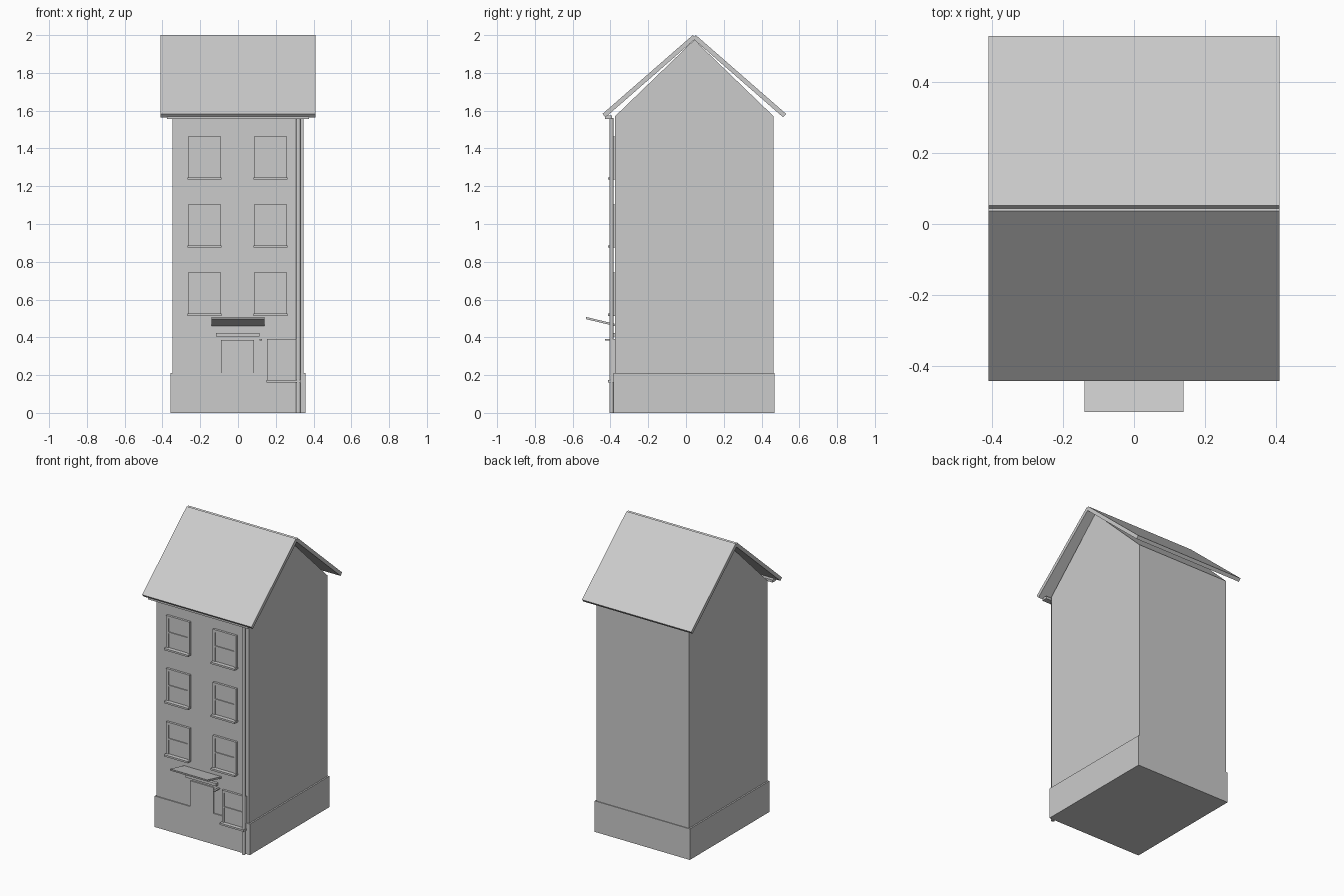
import bpy, bmesh, math
from mathutils import Matrix, Vector

if "Cube" in bpy.data.objects:
    bpy.data.objects.remove(bpy.data.objects["Cube"])

grey = bpy.data.materials.new("plain grey")
grey.diffuse_color = (0.6, 0.6, 0.6, 1)
grey.use_nodes = True
grey.node_tree.nodes["Principled BSDF"].inputs["Base Color"].default_value = grey.diffuse_color

CY = 0.044       # centre of the house in depth
WALL = -0.376    # front wall plane


def finish(name, bm):
    bmesh.ops.recalc_face_normals(bm, faces=bm.faces)
    me = bpy.data.meshes.new(name)
    bm.to_mesh(me)
    bm.free()
    me.materials.append(grey)
    ob = bpy.data.objects.new(name, me)
    bpy.context.collection.objects.link(ob)
    return ob


def add_box(bm, x0, x1, y0, y1, z0, z1):
    m = Matrix.Translation(((x0 + x1) / 2, (y0 + y1) / 2, (z0 + z1) / 2))
    m = m @ Matrix.Diagonal((x1 - x0, y1 - y0, z1 - z0, 1))
    bmesh.ops.create_cube(bm, size=1, matrix=m)


def box(name, *dims):
    bm = bmesh.new()
    add_box(bm, *dims)
    return finish(name, bm)


def prism(name, x0, x1, profile):
    """Extrude a (y, z) profile along x."""
    bm = bmesh.new()
    face = bm.faces.new([bm.verts.new((x0, y, z)) for y, z in profile])
    ext = bmesh.ops.extrude_face_region(bm, geom=[face])
    verts = [v for v in ext["geom"] if isinstance(v, bmesh.types.BMVert)]
    bmesh.ops.translate(bm, verts=verts, vec=(x1 - x0, 0, 0))
    return finish(name, bm)


# Gabled body and plinth
back = 2 * CY - WALL
prism("house_body", -0.347, 0.347,
      [(WALL, 0.01), (back, 0.01), (back, 1.57), (CY, 1.975), (WALL, 1.57)])
box("plinth", -0.357, 0.357, -0.383, 0.469, 0, 0.21)

# Two roof slabs with square-cut ends, meeting in a small V at the ridge
for side, label in ((-1, "front"), (1, "back")):
    top = Vector((CY + side * 0.008, 2.0))
    low = Vector((CY + side * 0.486, 1.583))
    inward = Vector((-side * 0.016, -0.018))
    prism("roof_" + label, -0.41, 0.41,
          [tuple(top), tuple(low), tuple(low + inward), tuple(top + inward)])

# Gutter and downpipe
box("gutter", -0.375, 0.375, -0.43, -0.392, 1.557, 1.574)
bm = bmesh.new()
bmesh.ops.create_cone(bm, cap_ends=True, segments=12, radius1=0.011, radius2=0.011,
                      depth=1.56, matrix=Matrix.Translation((0.319, -0.395, 0.78)))
finish("downpipe", bm)


# Sash window: frame bars, middle rail, pane and sill
def window(name, cx, z0):
    w, h, bar, front = 0.088, 0.228, 0.017, -0.391
    bm = bmesh.new()
    x0, x1, z1 = cx - w, cx + w, z0 + h
    zm = (z0 + z1) / 2
    add_box(bm, x0, x0 + bar, front, WALL, z0, z1)
    add_box(bm, x1 - bar, x1, front, WALL, z0, z1)
    add_box(bm, x0 + bar, x1 - bar, front, WALL, z1 - bar, z1)
    add_box(bm, x0 + bar, x1 - bar, front, WALL, zm - 0.005, zm + 0.005)
    add_box(bm, x0 + bar, x1 - bar, -0.385, WALL, z0, z1 - bar)
    finish(name + "_frame", bm)
    box(name + "_sill", x0 - 0.002, x1 + 0.002, -0.412, WALL, z0, z0 + 0.012)


for floor, z in enumerate((0.514, 0.875, 1.235)):
    for cx, label in ((-0.178, "left"), (0.172, "right")):
        window("window_%s_%d" % (label, floor + 1), cx, z)
window("window_ground", 0.241, 0.162)

# Door, lintel, small lamp bracket and upward-tilted canopy
box("door", -0.09, 0.085, -0.385, WALL, 0.01, 0.386)
box("door_lintel", -0.117, 0.113, -0.395, WALL, 0.405, 0.424)
box("lamp_bracket", 0.115, 0.127, -0.43, WALL, 0.384, 0.391)
prism("door_canopy", -0.14, 0.14,
      [(-0.37, 0.458), (-0.528, 0.496), (-0.53, 0.508), (-0.37, 0.470)])
